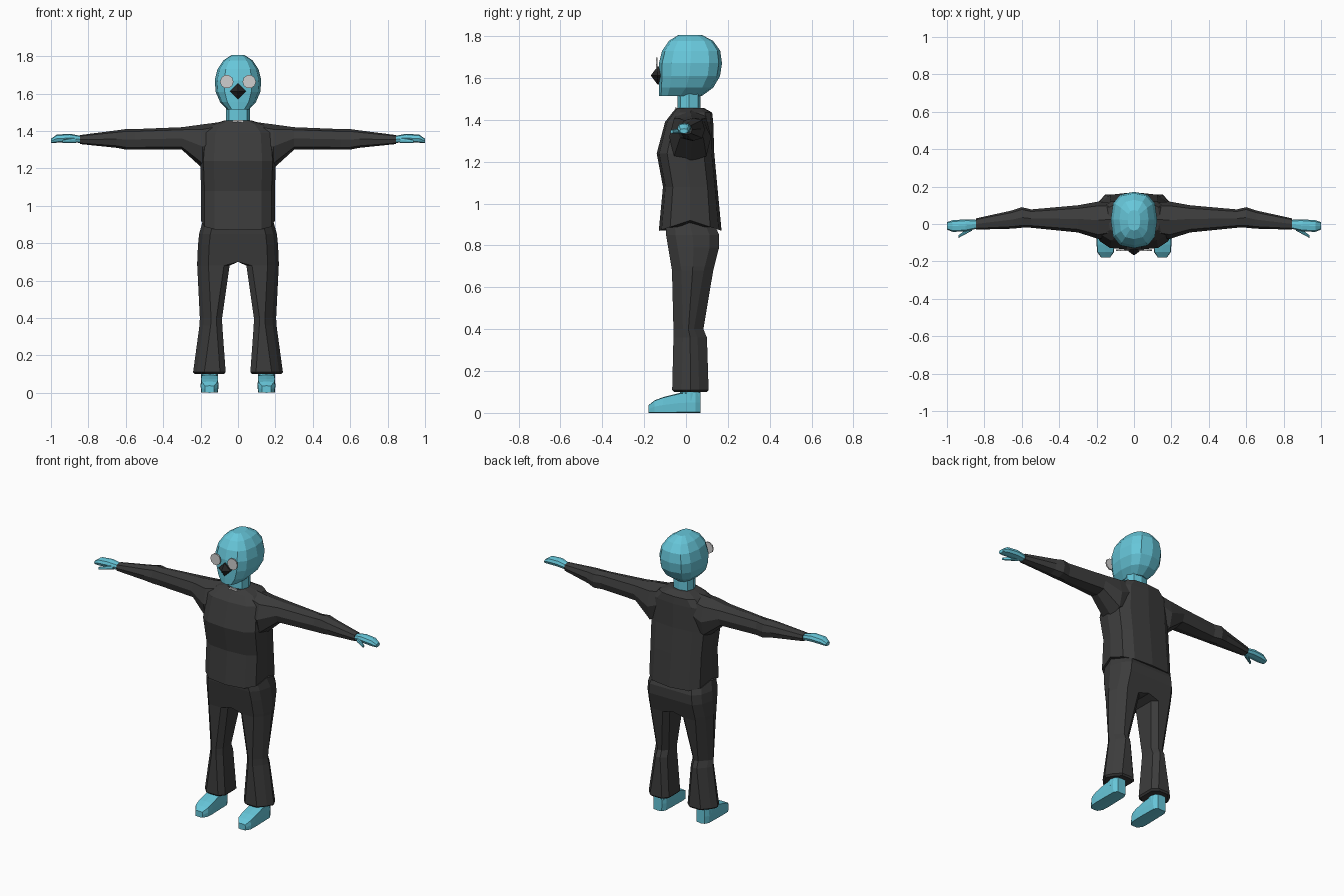
import bpy, bmesh
from math import cos, sin, pi, copysign

X, Y, Z = range(3)

default_cube = bpy.data.objects.get("Cube")
if default_cube:
    bpy.data.objects.remove(default_cube)


def material(name, red, green, blue):
    mat = bpy.data.materials.new(name)
    mat.use_nodes = True
    mat.diffuse_color = (red, green, blue, 1)
    shader = mat.node_tree.nodes["Principled BSDF"]
    shader.inputs["Base Color"].default_value = mat.diffuse_color
    return mat


def grey(name, value):
    return material(name, value, value, value)


skin = material("teal skin", 0.135, 0.57, 0.7)
cloth = grey("charcoal cloth", 0.045)
black = grey("black", 0.02)
pale = grey("pale grey", 0.62)


def rounded(value, power):
    return copysign(abs(value) ** power, value) if abs(value) > 1e-6 else 0


def ring(axis, at, left, right, low, high, sides=8, power=0.75):
    """Rounded outline fitting a box, placed at a distance along one axis."""
    points = []
    for step in range(sides):
        angle = 2 * pi * step / sides
        point = [(left + right + (right - left) * rounded(cos(angle), power)) / 2,
                 (low + high + (high - low) * rounded(sin(angle), power)) / 2]
        point.insert(axis, at)
        points.append(point)
    return points


def loft(name, rings, mat, mirror=False):
    """Skin a row of rings, cap the ends, and mirror to the other side if asked."""
    bm = bmesh.new()
    rows = [[bm.verts.new(point) for point in outline] for outline in rings]
    for near, far in zip(rows, rows[1:]):
        for i in range(len(near)):
            bm.faces.new((near[i - 1], near[i], far[i], far[i - 1]))
    bm.faces.new(rows[0])
    bm.faces.new(rows[-1])
    bmesh.ops.remove_doubles(bm, verts=bm.verts, dist=0.001)
    bmesh.ops.recalc_face_normals(bm, faces=bm.faces)
    mesh = bpy.data.meshes.new(name)
    bm.to_mesh(mesh)
    bm.free()
    mesh.materials.append(mat)
    part = bpy.data.objects.new(name, mesh)
    bpy.context.collection.objects.link(part)
    if mirror:
        part.modifiers.new("mirror", 'MIRROR').use_mirror_merge = False


def prism(name, axis, start, end, mat, *outline, mirror=False):
    loft(name, [ring(axis, at, *outline) for at in (start, end)], mat, mirror)


# Head: an egg with a cut-off chin, a flat face and a fuller crown at the back
def head_ring(angle):
    width = 0.125 * cos(angle)
    front = -0.13 * (cos(angle) if angle > 0 else 1)
    back = 0.17 * cos(angle) + 0.03 * max(sin(angle), 0)
    return ring(Z, 1.655 + 0.157 * sin(angle), -width, width, front, back, 12)


loft("head", [head_ring(0.4 * step - 1.1) for step in range(7)], skin)
prism("neck", Z, 1.4, 1.54, skin, -0.064, 0.064, -0.04, 0.07)

# Beak, lenses and collar tab
beak_height = 1.612
loft("beak", [ring(Y, at, -size, size, beak_height - size, beak_height + size, 4)
              for at, size in ((-0.12, 0.042), (-0.137, 0.042), (-0.167, 0.002))], black)
prism("lens", Y, -0.144, -0.136, pale, 0.024, 0.096, 1.627, 1.7, 10, 1, mirror=True)
prism("collar_tab", Y, -0.053, -0.045, pale, -0.03, 0.03, 1.44, 1.46)

# Sweater body: height, half width, front, back
body = [ring(Z, height, -half, half, front, back, 12, 0.65)
        for height, half, front, back in (
            (0.87, 0.197, -0.13, 0.17),
            (1.08, 0.197, -0.11, 0.15),
            (1.24, 0.203, -0.14, 0.135),
            (1.39, 0.19, -0.1, 0.13),
            (1.435, 0.14, -0.065, 0.125),
            (1.457, 0.07, -0.047, 0.085))]
for point in body[0]:  # the hem rises at the sides
    point[Z] += 0.05 * (1 - abs(point[Y] - 0.02) / 0.15)
loft("sweater_body", body, cloth)

# Sleeve: distance out, front, back, bottom, top
loft("sleeve", [ring(X, *section) for section in (
    (0.06, -0.05, 0.11, 1.28, 1.452),
    (0.19, -0.08, 0.12, 1.2, 1.435),
    (0.3, -0.045, 0.1, 1.3, 1.42),
    (0.55, -0.02, 0.078, 1.3, 1.41),
    (0.6, -0.02, 0.09, 1.3, 1.41),
    (0.65, -0.025, 0.073, 1.31, 1.403),
    (0.845, -0.03, 0.03, 1.33, 1.378))], cloth, mirror=True)

# Hand with a thumb pointing forward
loft("hand", [ring(X, *section) for section in (
    (0.83, -0.022, 0.022, 1.335, 1.372),
    (0.9, -0.04, 0.025, 1.34, 1.385),
    (0.97, -0.042, 0.02, 1.337, 1.38),
    (1, -0.03, 0.01, 1.335, 1.358))], skin, mirror=True)
loft("thumb", [ring(X, 0.865 + 0.037 * step, -0.035 - 0.02 * step, -0.005 - 0.028 * step,
                    1.336, 1.366 - 0.007 * step) for step in range(3)], skin, mirror=True)


# Trousers: one flared half, flat along the centre line above the crotch
def leg_ring(height, inner, outer, front, back):
    middle = (front + back) / 2
    bevel = 0.03 if inner else 0
    half = [(inner, front + bevel), (inner + bevel, front),
            (outer - 0.06, front), (outer - 0.02, front + 0.045)]
    mirrored = [(x, 2 * middle - y) for x, y in reversed(half)]
    return [(x, y, height) for x, y in half + [(outer, middle)] + mirrored]


loft("trouser_leg", [leg_ring(*section) for section in (
    (0.93, 0, 0.185, -0.1, 0.125),
    (0.85, 0, 0.208, -0.095, 0.158),
    (0.79, 0, 0.214, -0.085, 0.158),
    (0.7, 0, 0.218, -0.07, 0.135),
    (0.68, 0.045, 0.218, -0.067, 0.13),
    (0.4, 0.085, 0.204, -0.06, 0.083),
    (0.36, 0.084, 0.206, -0.06, 0.1),
    (0.11, 0.066, 0.24, -0.066, 0.108),
    (0.1, 0.075, 0.23, -0.056, 0.1))], cloth, mirror=True)

# Foot, tapering to the toe and heel, with the ankle inside the cuff
loft("foot", [ring(Y, at, 0.152 - half, 0.152 + half, 0, top, 8, 0.2)
              for at, half, top in (
                  (-0.178, 0.025, 0.038),
                  (-0.15, 0.045, 0.06),
                  (-0.11, 0.048, 0.075),
                  (-0.03, 0.047, 0.095),
                  (0.045, 0.045, 0.1),
                  (0.07, 0.03, 0.1))], skin, mirror=True)
prism("ankle", Z, 0.06, 0.16, skin, 0.106, 0.198, -0.028, 0.07, mirror=True)
